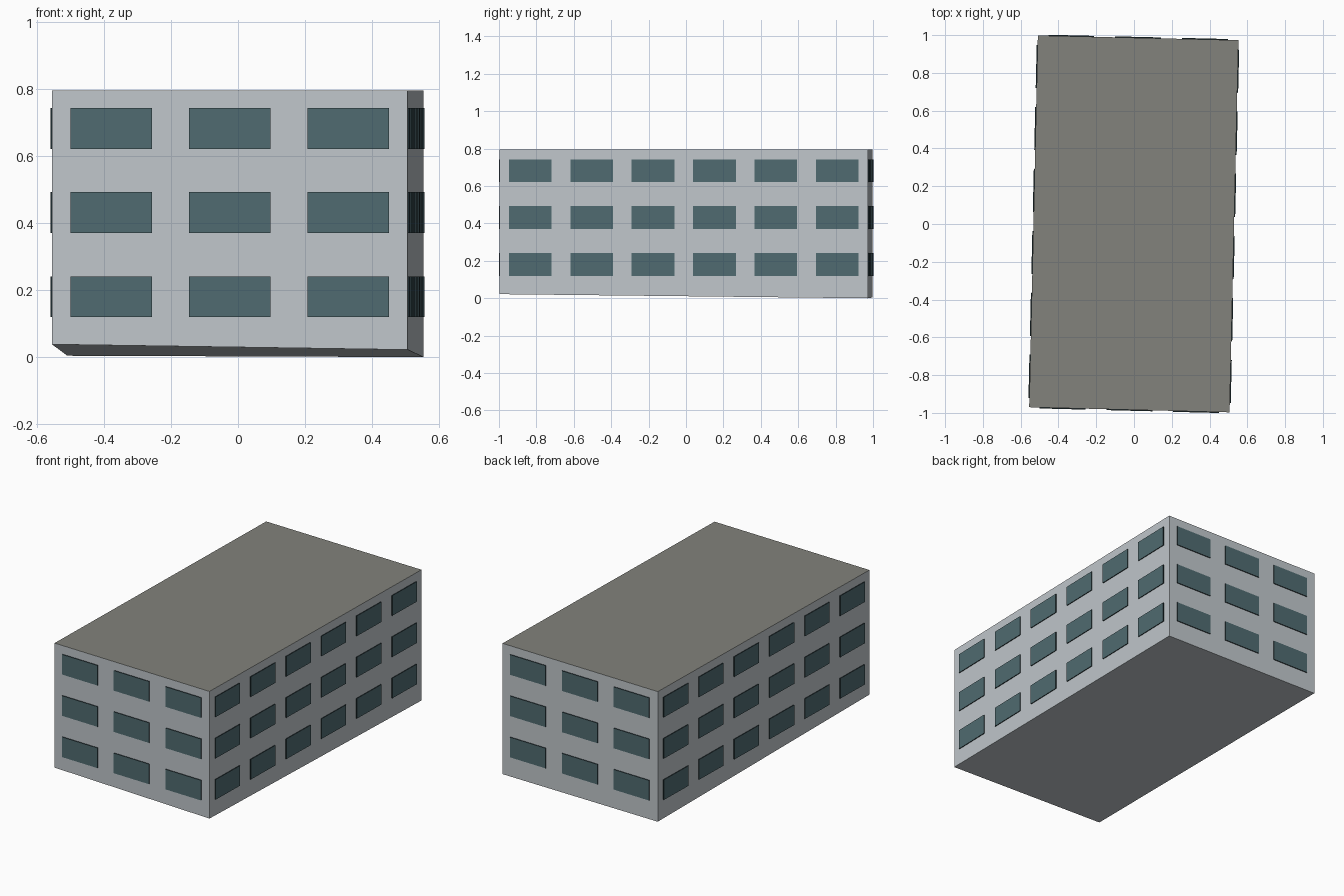
import bpy, bmesh
from mathutils import Vector

if "Cube" in bpy.data.objects:
    bpy.data.objects.remove(bpy.data.objects["Cube"])


def material(name, rgb):
    m = bpy.data.materials.new(name)
    m.diffuse_color = (*rgb, 1)
    m.use_nodes = True
    m.node_tree.nodes["Principled BSDF"].inputs["Base Color"].default_value = m.diffuse_color
    return m


wall_mat = material("pale grey wall", (0.53, 0.57, 0.60))
roof_mat = material("warm grey roof", (0.225, 0.225, 0.20))
glass_mat = material("teal glass", (0.08, 0.147, 0.165))
frame_mat = material("dark window edge", (0.012, 0.025, 0.03))


def finish(bm, name, mats):
    bmesh.ops.recalc_face_normals(bm, faces=bm.faces[:])
    mesh = bpy.data.meshes.new(name)
    bm.to_mesh(mesh)
    bm.free()
    for m in mats:
        mesh.materials.append(m)
    obj = bpy.data.objects.new(name, mesh)
    bpy.context.collection.objects.link(obj)
    return obj


# Slightly turned footprint (counter-clockwise from front left) on sloping ground
TOP = 0.795
corners = [(-0.555, -0.97, 0.038), (0.506, -0.997, 0.022),
           (0.553, 0.973, 0.0), (-0.509, 0.998, 0.004)]

# Building block: walls, base and roof
bm = bmesh.new()
low = [bm.verts.new(c) for c in corners]
high = [bm.verts.new((x, y, TOP)) for x, y, _ in corners]
bm.faces.new((low[0], low[1], low[2]))
bm.faces.new((low[0], low[2], low[3]))
for i in range(4):
    j = (i + 1) % 4
    bm.faces.new((low[i], low[j], high[j], high[i]))
bm.faces.new(high).material_index = 1
finish(bm, "building_block", [wall_mat, roof_mat])


# Window grids: thin raised panes with dark edges, one object per wall
def window_grid(name, a, b, columns, width, depth=0.005):
    a, b = Vector((a[0], a[1], 0)), Vector((b[0], b[1], 0))
    along = (b - a).normalized()
    out = along.cross(Vector((0, 0, 1)))
    bm = bmesh.new()
    for z in (0.18, 0.431, 0.682):
        for c in range(columns):
            mid = a.lerp(b, (c + 0.5) / columns) + Vector((0, 0, z))
            ring = [mid + along * (sx * width / 2) + Vector((0, 0, sz * 0.061))
                    for sx, sz in ((-1, -1), (1, -1), (1, 1), (-1, 1))]
            back = [bm.verts.new(p) for p in ring]
            front = [bm.verts.new(p + out * depth) for p in ring]
            bm.faces.new(front)
            for i in range(4):
                j = (i + 1) % 4
                bm.faces.new((back[i], back[j], front[j], front[i])).material_index = 1
    finish(bm, name, [glass_mat, frame_mat])


for i, (side, columns, width) in enumerate((("front", 3, 0.243), ("right", 6, 0.228),
                                            ("back", 3, 0.243), ("left", 6, 0.228))):
    window_grid(side + "_windows", corners[i], corners[(i + 1) % 4], columns, width)
